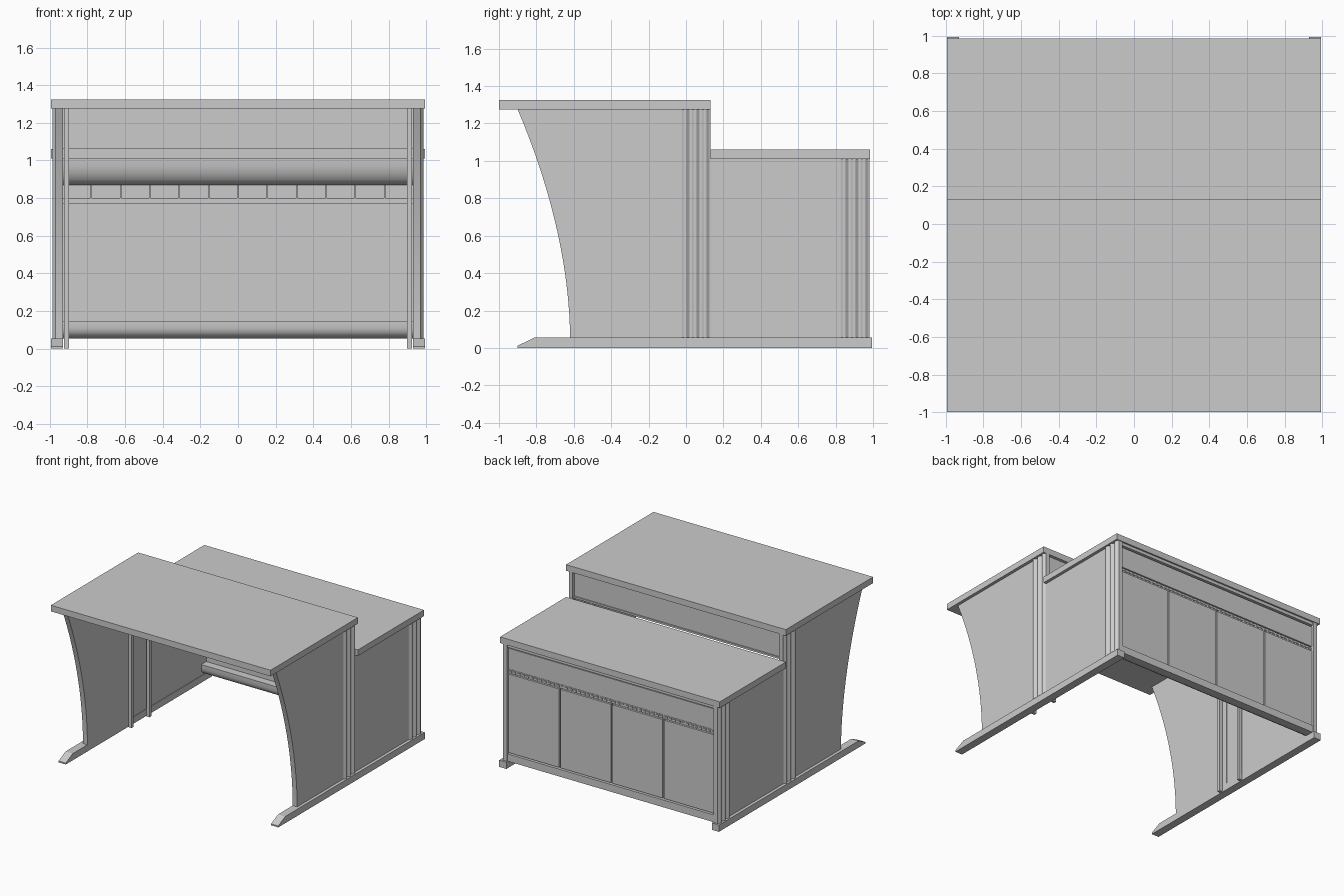
import bpy, math

if "Cube" in bpy.data.objects:
    bpy.data.objects.remove(bpy.data.objects["Cube"])


def mesh(name, verts, faces, smooth=False):
    me = bpy.data.meshes.new(name)
    me.from_pydata(verts, [], faces)
    ob = bpy.data.objects.new(name, me)
    bpy.context.collection.objects.link(ob)
    bpy.ops.object.select_all(action='DESELECT')
    ob.select_set(True)
    bpy.context.view_layer.objects.active = ob
    bpy.ops.object.mode_set(mode='EDIT')
    bpy.ops.mesh.select_all(action='SELECT')
    bpy.ops.mesh.normals_make_consistent(inside=False)
    bpy.ops.object.mode_set(mode='OBJECT')
    if smooth:
        bpy.ops.object.shade_smooth_by_angle(angle=math.radians(40))
    return ob


def extrude(name, profile, axis, lo, hi, smooth=False):
    """Extrude a 2D outline along x (outline in y,z) or z (outline in x,y)."""
    n = len(profile)
    if axis == 'x':
        verts = [(h, a, b) for h in (lo, hi) for a, b in profile]
    else:
        verts = [(a, b, h) for h in (lo, hi) for a, b in profile]
    faces = [tuple(range(n)), tuple(range(n, 2 * n))]
    faces += [(i, (i + 1) % n, n + (i + 1) % n, n + i) for i in range(n)]
    return mesh(name, verts, faces, smooth)


def box(name, x0, x1, y0, y1, z0, z1):
    return extrude(name, [(y0, z0), (y1, z0), (y1, z1), (y0, z1)], 'x', x0, x1)


def mirror(ob):
    """Mirror a right-hand part to the left side."""
    m = ob.modifiers.new("mirror", 'MIRROR')
    m.use_axis[0] = True
    return ob


def post(name, y0, y1, z1):
    """Post with a softly fluted outer face."""
    n = 36
    wave = [(0.978 - 0.008 * math.cos(6 * math.pi * i / n), y0 + (y1 - y0) * i / n)
            for i in range(n + 1)]
    mirror(extrude(name, [(0.935, y0)] + wave + [(0.935, y1)], 'z', 0.055, z1, True))


# Two table tops
box("upper_top", -0.995, 0.995, -1.0, 0.13, 1.275, 1.325)
box("lower_top", -0.995, 0.995, 0.13, 0.985, 1.01, 1.06)

# Feet with sloped toes
mirror(extrude("foot", [(-0.90, 0), (0.995, 0), (0.995, 0.055), (-0.81, 0.055),
                        (-0.90, 0.012)], 'x', 0.93, 0.995))

# Curved front side panels and straight rear side panels
steps = 20
curve = []
for i in range(steps + 1):
    t = i / steps
    curve.append((-0.62 - 0.28 * t ** 1.85, 0.055 + 1.22 * t))
mirror(extrude("front_side_panel", curve + [(-0.03, 1.275), (-0.03, 0.055)],
               'x', 0.93, 0.97, True))
mirror(box("rear_side_panel", 0.935, 0.97, 0.13, 0.82, 0.055, 1.01))

# Fluted posts
post("middle_post", -0.03, 0.13, 1.275)
post("rear_post", 0.82, 0.98, 1.01)

# Inner bars and brackets under the upper top
mirror(box("inner_bar_front", 0.897, 0.925, -0.095, -0.07, 0, 1.275))
mirror(box("inner_bar_rear", 0.897, 0.925, 0.135, 0.16, 0, 1.01))
mirror(box("top_bracket", 0.905, 0.915, -0.07, 0.10, 1.13, 1.275))

# Riser panel between the tops, with border strips
box("riser_panel", -0.94, 0.94, 0.085, 0.105, 1.06, 1.275)
box("riser_lower_strip", -0.94, 0.94, 0.105, 0.115, 1.06, 1.075)

# Rear cabinet: rounded lower and upper beams
extrude("lower_beam", [(0.86, 0.145), (0.86, 0.11), (0.866, 0.088), (0.88, 0.07),
                       (0.90, 0.059), (0.92, 0.055), (0.975, 0.055), (0.975, 0.115),
                       (0.93, 0.115), (0.93, 0.145)], 'x', -0.94, 0.94, True)
extrude("upper_hood", [(0.84, 1.01), (0.842, 0.97), (0.852, 0.93), (0.87, 0.90),
                       (0.89, 0.88), (0.92, 0.87), (0.945, 0.87), (0.945, 1.01)],
        'x', -0.94, 0.94, True)
box("cabinet_back", -0.94, 0.94, 0.925, 0.945, 0.10, 1.01)
box("top_rail", -0.94, 0.94, 0.945, 0.972, 0.985, 1.01)
box("drawer_panel", -0.94, 0.94, 0.945, 0.962, 0.805, 0.975)
box("vent_rail", -0.94, 0.94, 0.90, 0.956, 0.77, 0.80)

# Vent ribs inside and small vent teeth outside
for i in range(-5, 6):
    box("vent_rib", i * 0.156 - 0.004, i * 0.156 + 0.004, 0.90, 0.925, 0.80, 0.87)
for i in range(48):
    x = -0.92 + i * 1.84 / 47
    box("vent_tooth", x - 0.012, x + 0.012, 0.956, 0.962, 0.778, 0.792)

# Four rear doors
for i in range(4):
    x = -0.94 + i * 0.47
    box("door", x + 0.006, x + 0.464, 0.945, 0.964, 0.122, 0.765)
